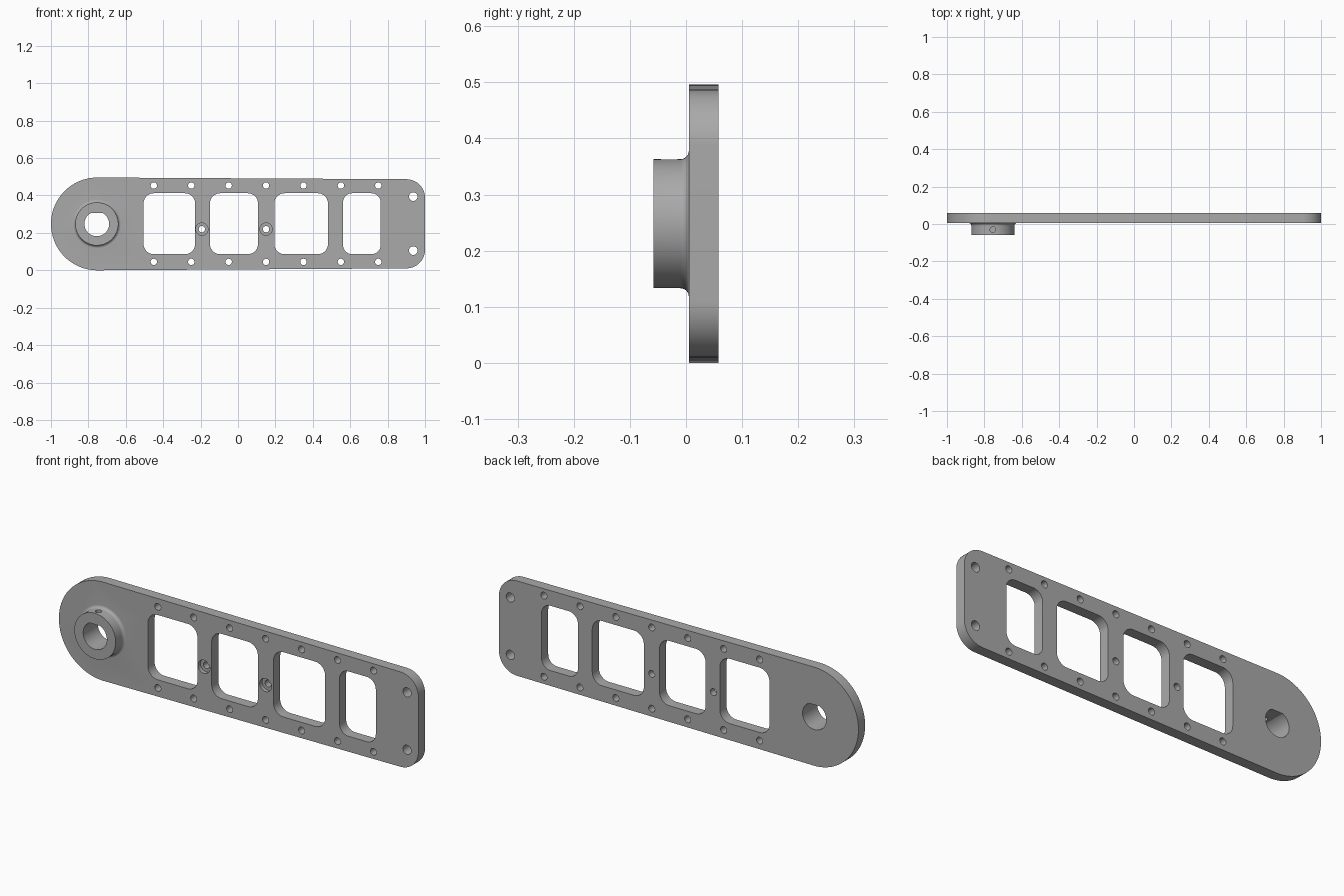
import bpy, bmesh, math

if "Cube" in bpy.data.objects:
    bpy.data.objects.remove(bpy.data.objects["Cube"])

BACK, FRONT, BOSS = 0.058, 0.005, -0.058   # y of plate back, plate front, boss face
CX, CZ = -0.752, 0.248                     # centre of the round end

gray = bpy.data.materials.new("plain_gray")
gray.diffuse_color = (0.40, 0.40, 0.40, 1)
gray.use_nodes = True
gray.node_tree.nodes["Principled BSDF"].inputs["Base Color"].default_value = gray.diffuse_color


def finish(name, bm):
    bmesh.ops.recalc_face_normals(bm, faces=bm.faces)
    me = bpy.data.meshes.new(name)
    bm.to_mesh(me)
    bm.free()
    ob = bpy.data.objects.new(name, me)
    bpy.context.collection.objects.link(ob)
    me.materials.append(gray)
    return ob


def arc(cx, cz, r, a0, a1, n):
    return [(cx + r * math.cos(math.radians(a0 + (a1 - a0) * i / n)),
             cz + r * math.sin(math.radians(a0 + (a1 - a0) * i / n))) for i in range(n + 1)]


def prism(name, pts, y0, y1):
    """Extrude an (x, z) outline along y."""
    bm = bmesh.new()
    face = bm.faces.new([bm.verts.new((x, y0, z)) for x, z in pts])
    ext = bmesh.ops.extrude_face_region(bm, geom=[face])
    for v in ext["geom"]:
        if isinstance(v, bmesh.types.BMVert):
            v.co.y = y1
    return finish(name, bm)


def lathe(name, cx, cz, profile, n=32):
    """Revolve a (radius, y) profile around a y axis, with capped ends."""
    bm = bmesh.new()
    rings = [[bm.verts.new((x, y, z)) for x, z in arc(cx, cz, r, 0, 360, n)[:n]]
             for r, y in profile]
    for a, b in zip(rings, rings[1:]):
        for i in range(n):
            j = (i + 1) % n
            bm.faces.new((a[i], a[j], b[j], b[i]))
    bm.faces.new(rings[0])
    bm.faces.new(rings[-1])
    return finish(name, bm)


def rounded(x0, x1, z0, z1, r, n=10):
    return (arc(x1 - r, z1 - r, r, 0, 90, n) + arc(x0 + r, z1 - r, r, 90, 180, n)
            + arc(x0 + r, z0 + r, r, 180, 270, n) + arc(x1 - r, z0 + r, r, 270, 360, n))


def boolean(ob, tool, operation):
    mod = ob.modifiers.new(operation.lower(), 'BOOLEAN')
    mod.operation, mod.solver, mod.object = operation, 'EXACT', tool
    bpy.context.view_layer.objects.active = ob
    bpy.ops.object.modifier_apply(modifier=mod.name)
    bpy.data.objects.remove(tool)


# Plate: round left end tapering slightly to a rounded right end
outline = (arc(CX, CZ, 0.248, 90, 270, 64)
           + arc(0.9, 0.11, 0.1, 270, 360, 16) + arc(0.9, 0.387, 0.1, 0, 90, 16))
arm = prism("arm_plate", outline, FRONT, BACK)

# Boss with a fillet at its root
fillet = [(0.130 - u, v - 0.010) for u, v in arc(0, 0, 0.015, 0, 90, 8)]
boss = lathe("boss", CX - 0.003, CZ, [(0.115, BOSS)] + fillet + [(0.130, 0.03)], 96)
boolean(arm, boss, 'UNION')

# D-shaped shaft bore, flat on top
bore = prism("bore_cutter", arc(CX - 0.003, CZ, 0.066, 117, 423, 48), -0.1, 0.1)
boolean(arm, bore, 'DIFFERENCE')

# Set-screw hole from the top of the boss into the bore
bm = bmesh.new()
bmesh.ops.create_cone(bm, cap_ends=True, segments=24, radius1=0.015, radius2=0.015, depth=0.14)
bmesh.ops.translate(bm, verts=bm.verts, vec=(CX - 0.003, -0.030, CZ + 0.1))
boolean(arm, finish("screw_cutter", bm), 'DIFFERENCE')

# Four windows
for x0, x1, r in ((-0.505, -0.229, 0.055), (-0.15, 0.107, 0.055),
                  (0.194, 0.481, 0.055), (0.561, 0.763, 0.05)):
    boolean(arm, prism("window_cutter", rounded(x0, x1, 0.086, 0.412, r), -0.1, 0.1), 'DIFFERENCE')

# Edge holes, end holes and counterbored rib holes
holes = [(-0.45 + 0.2 * i, z, 0.017) for i in range(7) for z in (0.045, 0.453)]
holes += [(0.937, z, 0.023) for z in (0.105, 0.394)]
for x, z, r in holes:
    boolean(arm, lathe("hole_cutter", x, z, [(r, -0.1), (r, 0.1)]), 'DIFFERENCE')
for x in (-0.193, 0.15):
    step = [(0.033, -0.1), (0.033, 0.025), (0.017, 0.025), (0.017, 0.1)]
    boolean(arm, lathe("counterbore_cutter", x, 0.22, step), 'DIFFERENCE')

# Smooth curved walls, crisp edges
bpy.ops.object.select_all(action='DESELECT')
arm.select_set(True)
bpy.context.view_layer.objects.active = arm
bpy.ops.object.shade_smooth_by_angle(angle=math.radians(30))
